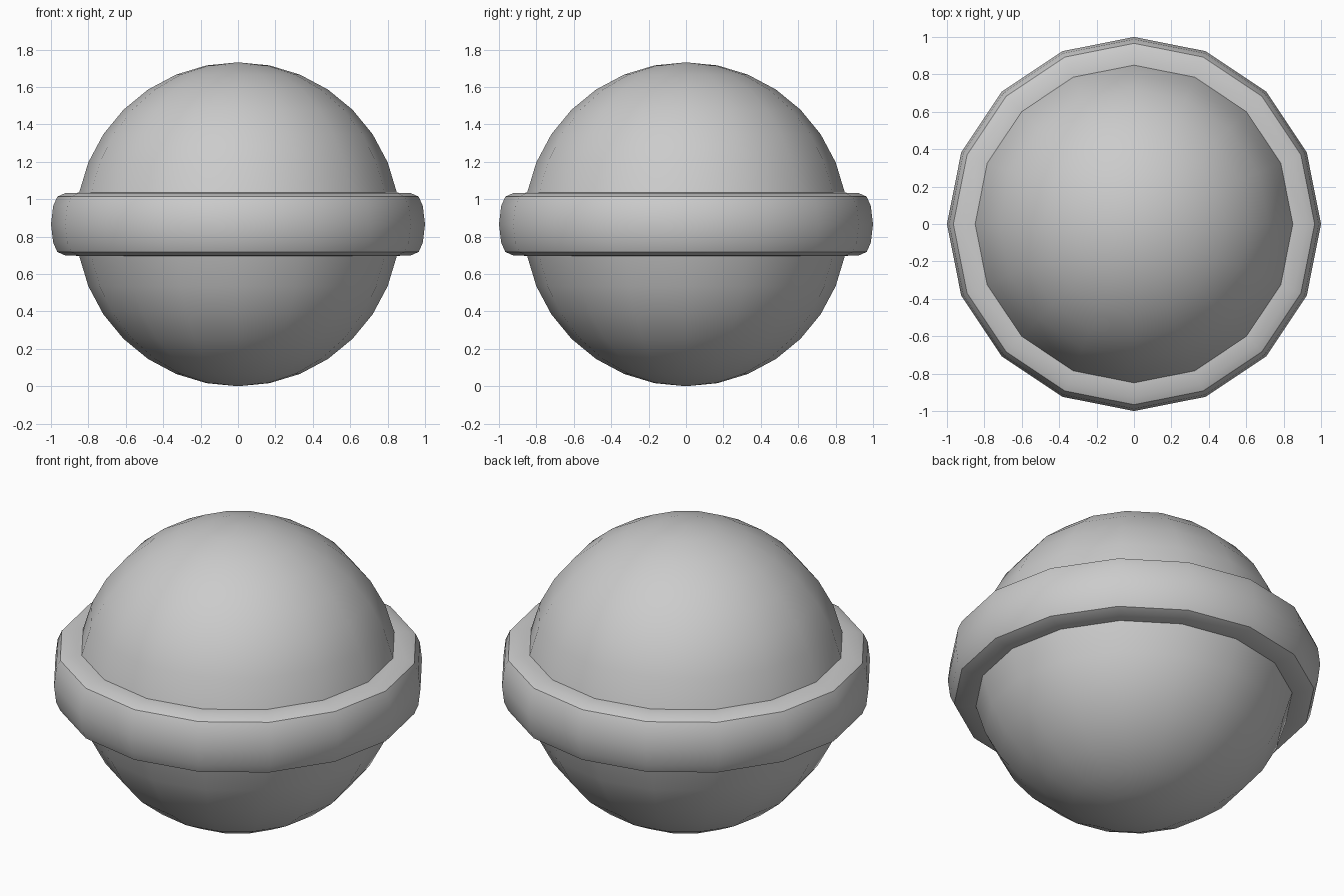
import bpy, bmesh
from math import sin, cos, pi, radians

if "Cube" in bpy.data.objects:
    bpy.data.objects.remove(bpy.data.objects["Cube"])

SIDES = 16
R = 0.866      # ball radius, also its centre height


def lathe(name, profile, z0):
    """Revolve an (r, z) profile around z; zero radius makes a pole."""
    bm = bmesh.new()
    rows = []
    for r, z in profile:
        if r < 1e-5:
            rows.append([bm.verts.new((0, 0, z + z0))] * SIDES)
        else:
            rows.append([bm.verts.new((r * cos(2 * pi * i / SIDES),
                                       r * sin(2 * pi * i / SIDES), z + z0))
                         for i in range(SIDES)])
    for a, b in zip(rows, rows[1:]):
        for i in range(SIDES):
            j = (i + 1) % SIDES
            bm.faces.new(dict.fromkeys((a[i], a[j], b[j], b[i])))
    bmesh.ops.recalc_face_normals(bm, faces=bm.faces)
    mesh = bpy.data.meshes.new(name)
    bm.to_mesh(mesh)
    bm.free()
    ob = bpy.data.objects.new(name, mesh)
    bpy.context.collection.objects.link(ob)
    bpy.ops.object.select_all(action='DESELECT')
    ob.select_set(True)
    bpy.context.view_layer.objects.active = ob
    bpy.ops.object.shade_smooth_by_angle(angle=radians(30))
    return ob


# Lower ball half up to the ring, in 11.25 degree steps
lower = [(R * sin(k * pi / 16), -R * cos(k * pi / 16)) for k in range(8)]
# Rounded ring wall swelling out of the ball
lower += [(0.925, -0.166), (0.966, -0.148), (0.988, -0.098)]
upper = [(r, -z) for r, z in reversed(lower)]

# Ball and equatorial ring as one continuous skin
lathe("ball_with_ring", lower + [(1.0, 0.0)] + upper, R)
